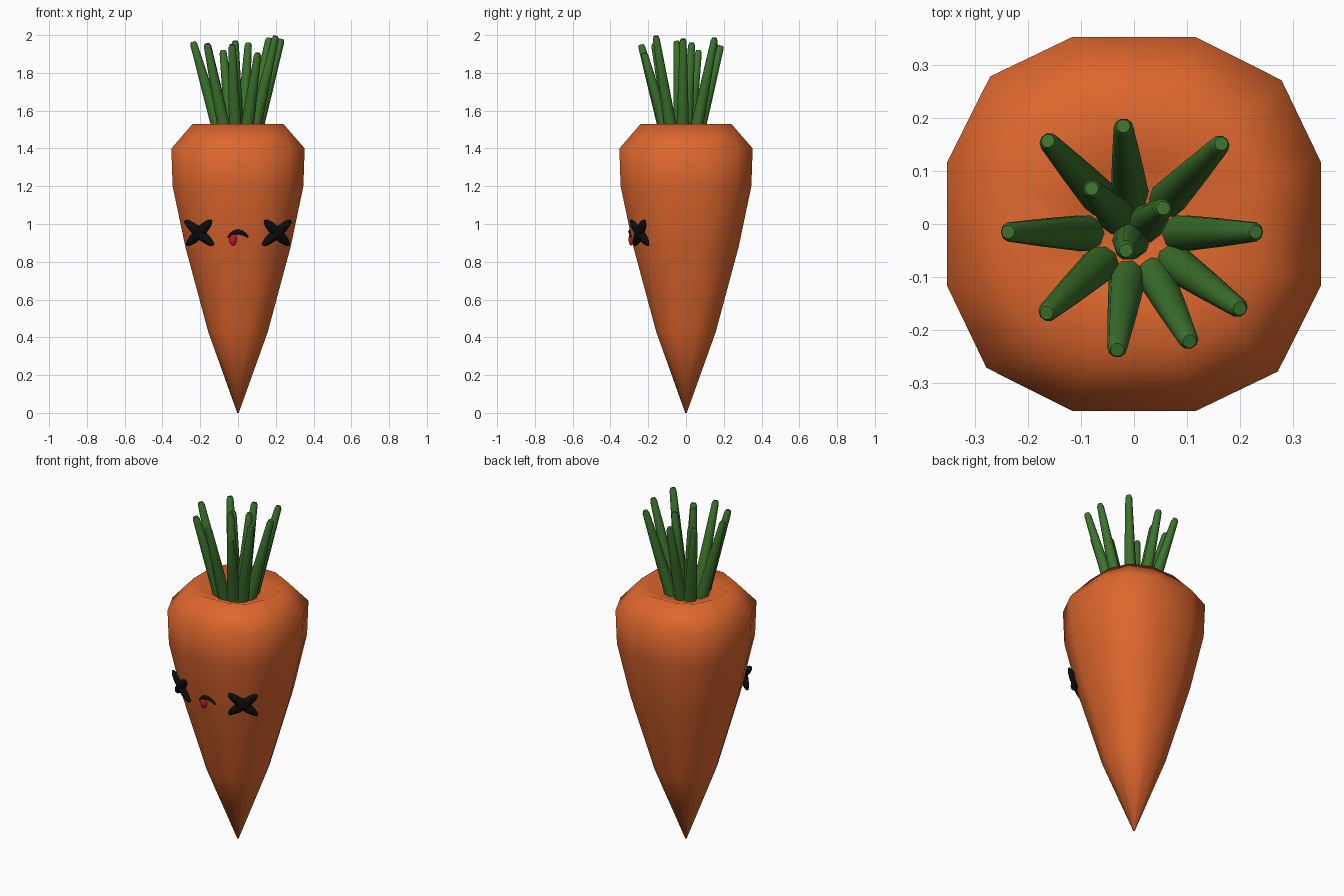
import bpy, bmesh, math
from mathutils import Vector, Matrix

if "Cube" in bpy.data.objects:
    bpy.data.objects.remove(bpy.data.objects["Cube"])


def material(name, rgb):
    m = bpy.data.materials.new(name)
    m.diffuse_color = (*rgb, 1)
    m.use_nodes = True
    m.node_tree.nodes["Principled BSDF"].inputs["Base Color"].default_value = m.diffuse_color
    return m


ORANGE = material("orange", (0.73, 0.135, 0.027))
GREEN = material("green", (0.045, 0.17, 0.026))
BLACK = material("black", (0.004, 0.004, 0.004))
RED = material("red", (0.6, 0.008, 0.02))


def finish(name, bm, mat, angle=50):
    bmesh.ops.recalc_face_normals(bm, faces=bm.faces)
    me = bpy.data.meshes.new(name)
    bm.to_mesh(me)
    bm.free()
    ob = bpy.data.objects.new(name, me)
    bpy.context.collection.objects.link(ob)
    me.materials.append(mat)
    bpy.ops.object.select_all(action='DESELECT')
    ob.select_set(True)
    bpy.context.view_layer.objects.active = ob
    bpy.ops.object.shade_smooth_by_angle(angle=math.radians(angle))
    return ob


def loft(name, rings, mat, angle=50):
    """Skin a list of point rings, closing both ends."""
    bm = bmesh.new()
    loops = [[bm.verts.new(p) for p in ring] for ring in rings]
    n = len(loops[0])
    for a, b in zip(loops, loops[1:]):
        for i in range(n):
            j = (i + 1) % n
            bm.faces.new((a[i], a[j], b[j], b[i]))
    bm.faces.new(loops[0])
    bm.faces.new(loops[-1])
    return finish(name, bm, mat, angle)


def tube(name, path, mat, sides=10):
    """Round tube along (point, radius) pairs."""
    pts = [Vector(p) for p, r in path]
    rings = []
    for i, (p, r) in enumerate(path):
        d = pts[min(i + 1, len(pts) - 1)] - pts[max(i - 1, 0)]
        side = d.cross(Vector((0, 1, 0))).normalized()
        up = side.cross(d).normalized()
        rings.append([pts[i] + r * (math.cos(t) * side + math.sin(t) * up)
                      for t in (2 * math.pi * k / sides for k in range(sides))])
    return loft(name, rings, mat)


def ellipsoid(name, size, matrix, mat):
    bm = bmesh.new()
    bmesh.ops.create_uvsphere(bm, u_segments=14, v_segments=10, radius=1,
                              matrix=matrix @ Matrix.Diagonal((*size, 1)))
    return finish(name, bm, mat)


# Root: rounded-square section of 12 points, with a dished crown
quarter = [(1, -0.333), (1, 0.333), (0.79, 0.77)]
section = []
for k in range(4):
    for x, y in quarter:
        for _ in range(k):
            x, y = -y, x
        section.append((x, y))
profile = [(0.004, 0), (0.158, 0.43), (0.279, 0.88), (0.346, 1.2),
           (0.353, 1.4), (0.24, 1.53), (0.11, 1.475), (0.03, 1.465)]
loft("carrot_root", [[(r * x, r * y, z) for x, y in section] for r, z in profile],
     ORANGE, 75)

# Leaf stems: tip positions, fanning out from the crown
tips = [(0.20, -0.16, 1.995), (0.23, -0.015, 1.98), (0.165, 0.152, 1.985),
        (-0.02, 0.185, 1.945), (-0.163, 0.157, 1.955), (-0.238, -0.015, 1.965),
        (-0.165, -0.168, 1.955), (-0.032, -0.238, 1.95), (0.105, -0.222, 1.905),
        (0.055, 0.03, 1.96), (-0.08, 0.067, 1.92), (-0.015, -0.05, 1.97)]
for i, t in enumerate(tips):
    tip = Vector(t)
    base = Vector((tip.x * 0.37, tip.y * 0.37 - 0.012, 1.45))
    path = [(base.lerp(tip, f), r) for f, r in
            ((0, 0.036), (0.5, 0.028), (0.97, 0.019), (1.0, 0.013))]
    tube(f"leaf_stem_{i + 1}", path, GREEN)

# Crossed eyes, lying on the slanted front corners
for s, side in ((-1, "left"), (1, "right")):
    for a in (-1, 1):
        m = (Matrix.Translation((s * 0.206, -0.246, 0.953))
             @ Matrix.Rotation(s * math.radians(28), 4, 'Z')
             @ Matrix.Rotation(math.radians(10), 4, 'X')
             @ Matrix.Rotation(a * math.radians(40), 4, 'Y'))
        ellipsoid(f"{side}_eye_stroke_{'a' if a < 0 else 'b'}",
                  (0.107, 0.022, 0.028), m, BLACK)

# Frowning mouth, tapered at the ends
mouth = []
for k in range(11):
    u = k / 5 - 1
    mouth.append(((0.054 * u, -0.291, 0.959 - 0.03 * u * u),
                  0.003 + 0.012 * (1 - u * u)))
tube("mouth", mouth, BLACK, 8)

# Tongue poking out
ellipsoid("tongue", (0.02, 0.014, 0.034),
          Matrix.Translation((-0.026, -0.29, 0.92)), RED)
